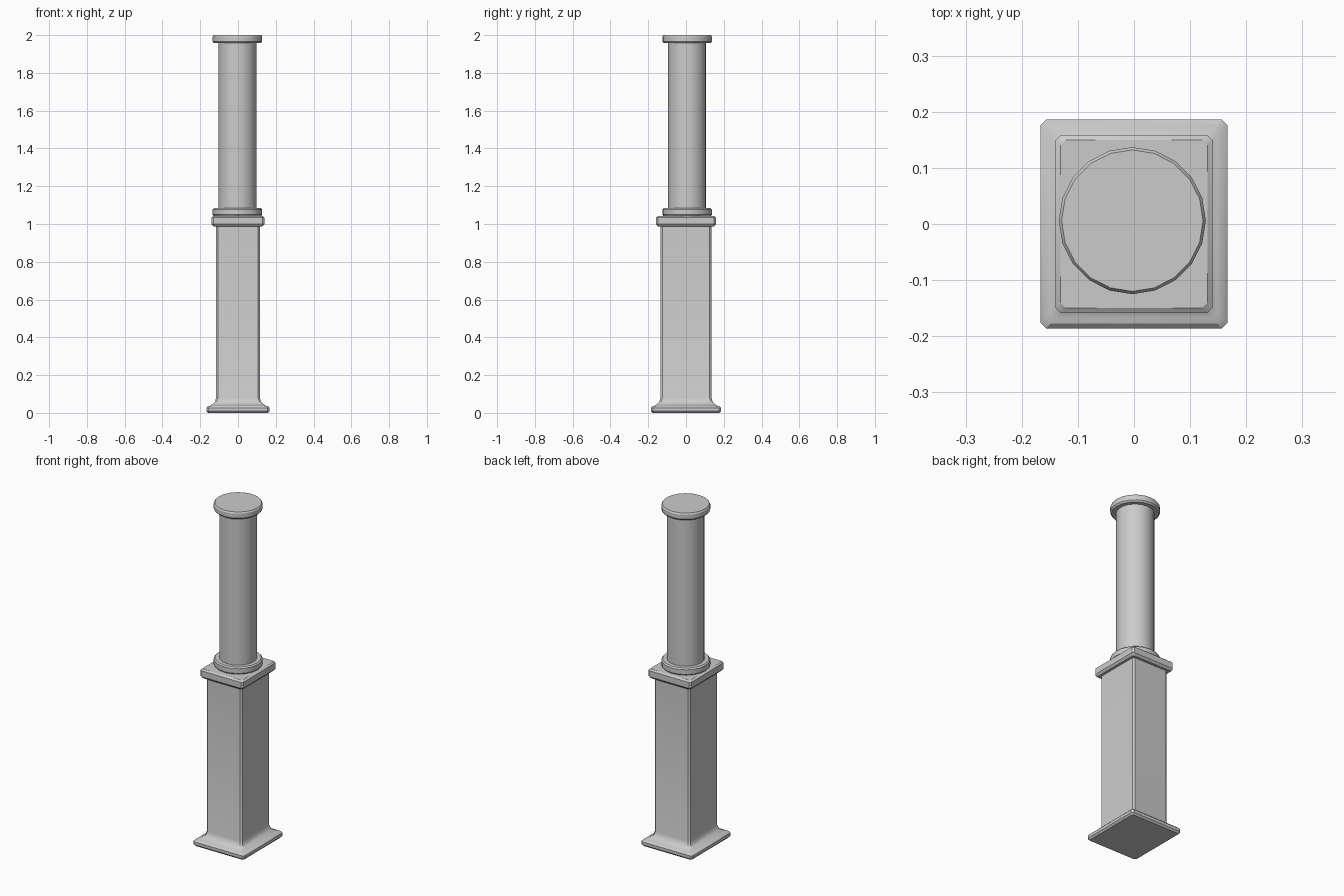
import bpy, bmesh, math

if "Cube" in bpy.data.objects:
    bpy.data.objects.remove(bpy.data.objects["Cube"])

OY = 0.019  # the post is deeper than it is wide


def loft(name, rings, angle):
    """Skin a stack of equal-length rings and cap both ends."""
    bm = bmesh.new()
    rows = [[bm.verts.new(p) for p in ring] for ring in rings]
    n = len(rows[0])
    for a, b in zip(rows, rows[1:]):
        for i in range(n):
            j = (i + 1) % n
            bm.faces.new((a[i], a[j], b[j], b[i]))
    bm.faces.new(rows[0][::-1])
    bm.faces.new(rows[-1])
    bmesh.ops.recalc_face_normals(bm, faces=bm.faces)
    me = bpy.data.meshes.new(name)
    bm.to_mesh(me)
    bm.free()
    ob = bpy.data.objects.new(name, me)
    bpy.context.collection.objects.link(ob)
    bpy.ops.object.select_all(action='DESELECT')
    ob.select_set(True)
    bpy.context.view_layer.objects.active = ob
    bpy.ops.object.shade_smooth_by_angle(angle=math.radians(angle))
    return ob


def rect(h, z, c=0.01):
    """Rectangle with chamfered corners, half width h."""
    x, y = h, h + OY
    return [(x, -y + c, z), (x, y - c, z), (x - c, y, z), (-x + c, y, z),
            (-x, y - c, z), (-x, -y + c, z), (-x + c, -y, z), (x - c, -y, z)]


def circle(r, z, n=20, cx=-0.003, cy=0.006):
    return [(cx + r * math.sin(-2 * math.pi * i / n),
             cy + r * math.cos(2 * math.pi * i / n), z) for i in range(n)]


# Square pedestal with flared foot
foot = [(0.158, 0.0), (0.167, 0.01), (0.167, 0.027), (0.158, 0.036),
        (0.148, 0.038), (0.134, 0.046), (0.122, 0.06), (0.116, 0.08), (0.116, 0.99)]
loft("pedestal", [rect(h, z) for h, z in foot], 30)

# Pedestal cap slab
cap = [(0.130, 0.987), (0.140, 0.999), (0.140, 1.034), (0.131, 1.042)]
loft("pedestal_cap", [rect(h, z) for h, z in cap], 30)

# Round column with a collar at each end
column = [(0.124, 1.040), (0.131, 1.049), (0.131, 1.077), (0.124, 1.084), (0.101, 1.084),
          (0.101, 1.957), (0.124, 1.957), (0.131, 1.966), (0.131, 1.992), (0.126, 2.0)]
loft("column", [circle(r, z) for r, z in column], 30)
